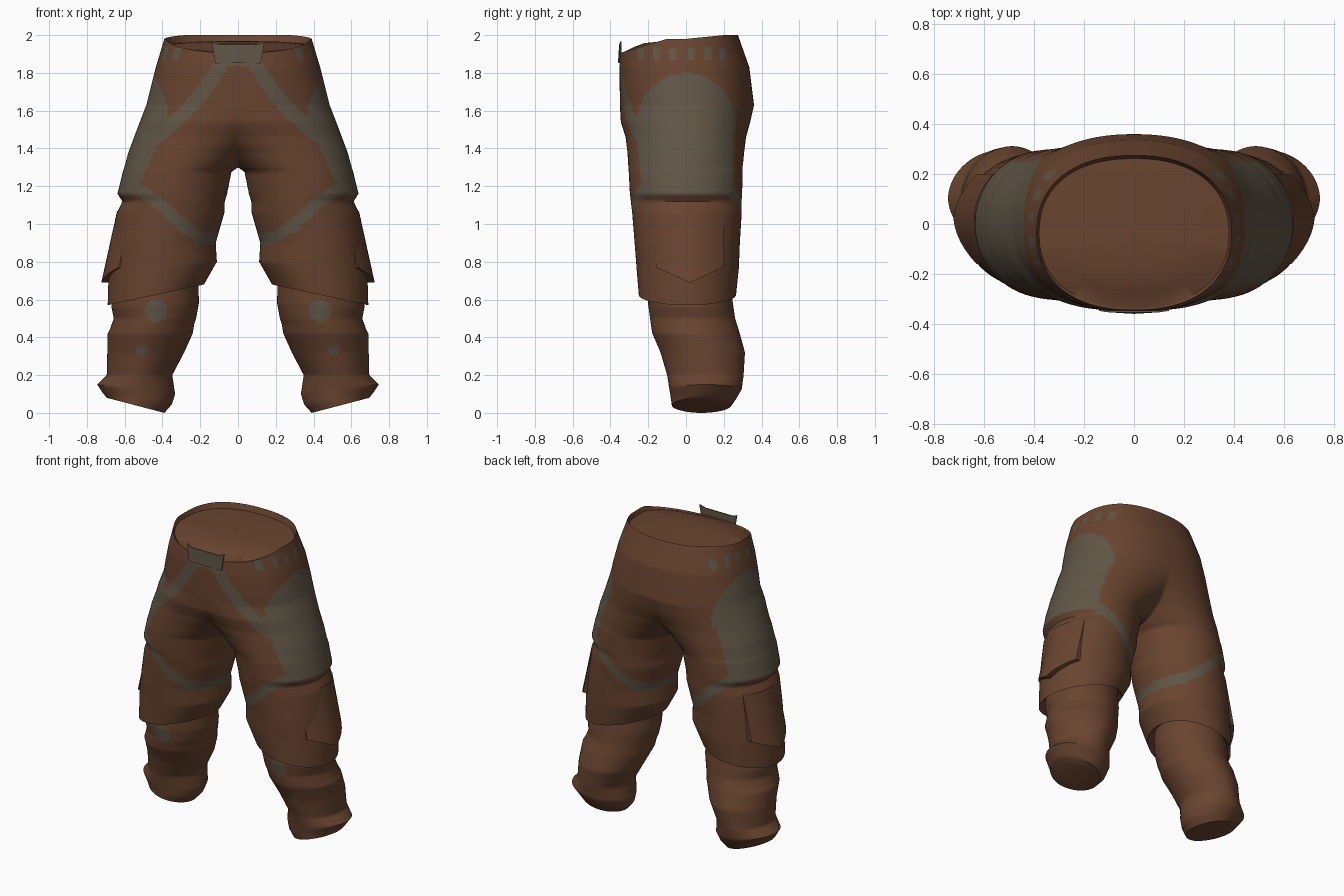
import bpy, bmesh, math

if "Cube" in bpy.data.objects:
    bpy.data.objects.remove(bpy.data.objects["Cube"])

N = 88        # segments around one half
STEP = 0.013  # row spacing between two key sections


def material(name, rgb):
    m = bpy.data.materials.new(name)
    m.diffuse_color = (*rgb, 1)
    m.use_nodes = True
    m.node_tree.nodes["Principled BSDF"].inputs["Base Color"].default_value = m.diffuse_color
    return m


BROWN = material("brown cloth", (0.14, 0.058, 0.029))
GREY = material("grey patch", (0.118, 0.093, 0.062))


def clamp(v):
    return max(0.0, min(1.0, v))


def signed_pow(v, p):
    return math.copysign(abs(v) ** p, v)


def section(z, xi, xo, yf, yb, tilt, rim):
    """Rounded section cut off at the x = 0 plane."""
    xc, rx = (xi + xo) / 2, (xo - xi) / 2
    yc, ry = (yf + yb) / 2, (yb - yf) / 2
    p = 0.88 + 0.12 * clamp((1.7 - z) / 0.4) + 0.06 * clamp((0.7 - z) / 0.3)
    a0 = math.pi if xi >= 0 else math.acos(max(-1, signed_pow(-xc / rx, 1 / p)))
    pts = []
    for k in range(N + 1):
        a = -a0 + 2 * a0 * k / N
        u = signed_pow(math.cos(a), p)
        x, y = max(0.0, xc + rx * u), yc + ry * signed_pow(math.sin(a), p)
        # waist edge dips at the front and rises at the back
        dz = rim * (0.02 * clamp(y / 0.2) - 0.075 * clamp((-y - 0.1) / 0.25))
        pts.append((x, y, z + tilt * u + dz))
    return pts


def finish(name, bm, grey_rule=None, mirror=True, sheet=False):
    bmesh.ops.remove_doubles(bm, verts=bm.verts, dist=0.0005)
    bmesh.ops.recalc_face_normals(bm, faces=bm.faces)
    if sheet and sum(f.normal.z * f.calc_area() for f in bm.faces) < 0:
        bmesh.ops.reverse_faces(bm, faces=bm.faces)
    for f in bm.faces:
        f.smooth = True
        if grey_rule and grey_rule(*f.calc_center_median()):
            f.material_index = 1
    me = bpy.data.meshes.new(name)
    bm.to_mesh(me)
    bm.free()
    me.materials.append(BROWN)
    me.materials.append(GREY)
    me.set_sharp_from_angle(angle=math.radians(50))
    ob = bpy.data.objects.new(name, me)
    bpy.context.collection.objects.link(ob)
    if mirror:
        mod = ob.modifiers.new("Mirror", 'MIRROR')
        mod.merge_threshold = 0.001


def loft(name, keys, grey_rule=None, sheet=False):
    """Skin a list of key sections; leg ends are closed."""
    bm = bmesh.new()
    rows = []
    for i, key in enumerate(keys):
        nxt = keys[i + 1] if i + 1 < len(keys) else None
        steps = max(2, math.ceil(abs(nxt[0] - key[0]) / STEP)) if nxt else 1
        for s in range(steps):
            t = s / steps
            spec = [a + (b - a) * t for a, b in zip(key, nxt)] if nxt else key
            rows.append([bm.verts.new(c) for c in section(*spec)])
    for r, q in zip(rows, rows[1:]):
        for k in range(N):
            bm.faces.new((r[k], r[k + 1], q[k + 1], q[k]))
    if keys[0][1] >= 0:
        bm.faces.new(rows[0][:-1])
    if keys[-1][1] >= 0:
        bm.faces.new(rows[-1][:-1])
    finish(name, bm, grey_rule, sheet=sheet)


def near_path(x, z, path, width):
    """True when (x, z) is within width of a polyline."""
    for (ax, az), (bx, bz) in zip(path, path[1:]):
        dx, dz = bx - ax, bz - az
        t = clamp(((x - ax) * dx + (z - az) * dz) / (dx * dx + dz * dz))
        if math.hypot(x - ax - t * dx, z - az - t * dz) < width:
            return True
    return False


FRONT_STRAP = [(0.0, 1.89), (0.08, 1.86), (0.17, 1.72), (0.28, 1.59), (0.42, 1.47)]
THIGH_STRAP = [(0.56, 1.2), (0.43, 1.12), (0.3, 1.0), (0.21, 0.935), (0.13, 0.92)]
LOOPS = (-0.24, -0.155, -0.07, 0.025, 0.115, 0.195)


def trouser_grey(x, y, z):
    # hip panel with a domed top
    if x > 0.3 and 1.15 < z < 1.81:
        if z < 1.5 and -0.22 < y < 0.25:
            return True
        if z >= 1.5 and ((y - 0.0) / 0.265) ** 2 + ((z - 1.51) / 0.29) ** 2 < 1:
            return True
    # panel corner wrapping to the front
    if y < 0 and 1.22 < z < 1.46 and x > 0.41 + (1.46 - z) * 0.42:
        return True
    # belt loops
    if x > 0.25 and 1.865 < z < 1.935 and any(abs(y - c) < 0.018 for c in LOOPS):
        return True
    if y < -0.05 and z > 1.4 and near_path(x, z, FRONT_STRAP, 0.038):
        return True
    return 0.86 < z < 1.25 and near_path(x, z, THIGH_STRAP, 0.032)


# z, inner x, outer x, front y, back y, sideways tilt, rim amount
trousers = [
    (1.98, -0.39, 0.39, -0.345, 0.275, 0, 1),
    (1.83, -0.435, 0.435, -0.352, 0.335, 0, 0),
    (1.63, -0.485, 0.485, -0.35, 0.36, 0, 0),
    (1.54, -0.36, 0.52, -0.345, 0.34, 0, 0),
    (1.46, -0.22, 0.55, -0.32, 0.318, 0, 0),
    (1.38, -0.09, 0.58, -0.31, 0.308, 0, 0),
    (1.3, 0.0, 0.602, -0.305, 0.3, 0, 0),
    (1.275, 0.035, 0.61, -0.303, 0.3, 0, 0),
    (1.16, 0.058, 0.638, -0.297, 0.297, 0, 0),
    (1.12, 0.07, 0.612, -0.292, 0.294, 0, 0),
    (1.06, 0.072, 0.64, -0.285, 0.295, 0, 0),
    (0.9, 0.118, 0.665, -0.272, 0.285, 0, 0),
    (0.77, 0.112, 0.685, -0.262, 0.28, -0.03, 0),
    (0.625, 0.18, 0.69, -0.25, 0.265, -0.055, 0),
    (0.665, 0.22, 0.65, -0.2, 0.235, -0.045, 0),
]
loft("trousers", trousers, trouser_grey)

# gently domed closure just inside the waist edge
waist_cap = [
    (1.98, -0.39, 0.39, -0.345, 0.275, 0, 1),
    (1.95, -0.38, 0.38, -0.335, 0.262, 0, 0.6),
    (1.965, -0.22, 0.22, -0.22, 0.14, 0, 0.2),
    (1.97, -0.001, 0.001, -0.03, -0.029, 0, 0),
]
loft("waist_cap", waist_cap, sheet=True)


def shin_grey(x, y, z):
    if y > 0.02:
        return False
    knee = ((x - 0.435) / 0.06) ** 2 + ((z - 0.54) / 0.06) ** 2 < 1
    spot = ((x - 0.505) / 0.038) ** 2 + ((z - 0.335) / 0.025) ** 2 < 1
    return knee or spot


lower_leg = [
    (0.7, 0.21, 0.655, -0.2, 0.23, -0.03, 0),
    (0.57, 0.207, 0.67, -0.2, 0.25, -0.01, 0),
    (0.5, 0.222, 0.658, -0.19, 0.26, 0, 0),
    (0.46, 0.232, 0.675, -0.185, 0.272, -0.01, 0),
    (0.42, 0.24, 0.69, -0.178, 0.285, 0, 0),
    (0.32, 0.285, 0.692, -0.135, 0.312, 0, 0),
    (0.2, 0.348, 0.695, -0.1, 0.305, 0, 0),
    (0.125, 0.333, 0.745, -0.088, 0.295, 0.025, 0),
    (0.075, 0.35, 0.715, -0.08, 0.265, 0.03, 0),
    (0.04, 0.39, 0.695, -0.075, 0.24, 0.04, 0),
]
loft("lower_leg", lower_leg, shin_grey)

# cargo pocket flaring out on the side of each thigh
bm = bmesh.new()
grid = []
for i in range(13):
    y = -0.16 + 0.36 * i / 12
    bottom = 0.69 + 0.08 * abs(i - 6) / 6
    col = []
    for j in range(7):
        z = 1.07 + (bottom - 1.07) * j / 6
        x = 0.64 + (1.07 - z) * 0.22 - 2.3 * (y - 0.02) ** 2
        col.append(bm.verts.new((x, y, z)))
    grid.append(col)
for a, b in zip(grid, grid[1:]):
    for j in range(6):
        bm.faces.new((a[j], b[j], b[j + 1], a[j + 1]))
ext = bmesh.ops.extrude_face_region(bm, geom=bm.faces[:])
for v in ext["geom"]:
    if isinstance(v, bmesh.types.BMVert):
        v.co.x -= 0.08
finish("thigh_pocket", bm)

# waist plate standing above the front edge
bm = bmesh.new()
outline = [(-0.14, 1.965), (-0.1, 1.95), (0.1, 1.95), (0.14, 1.965),
           (0.12, 1.85), (0, 1.855), (-0.12, 1.85)]
back = [bm.verts.new((x, -0.353 + 0.6 * x * x, z)) for x, z in outline]
front = [bm.verts.new((x, -0.36 + 0.6 * x * x, z)) for x, z in outline]
bm.faces.new(front)
bm.faces.new(back[::-1])
for k in range(7):
    m = (k + 1) % 7
    bm.faces.new((front[k], back[k], back[m], front[m]))
finish("waist_plate", bm, lambda x, y, z: True, mirror=False)
